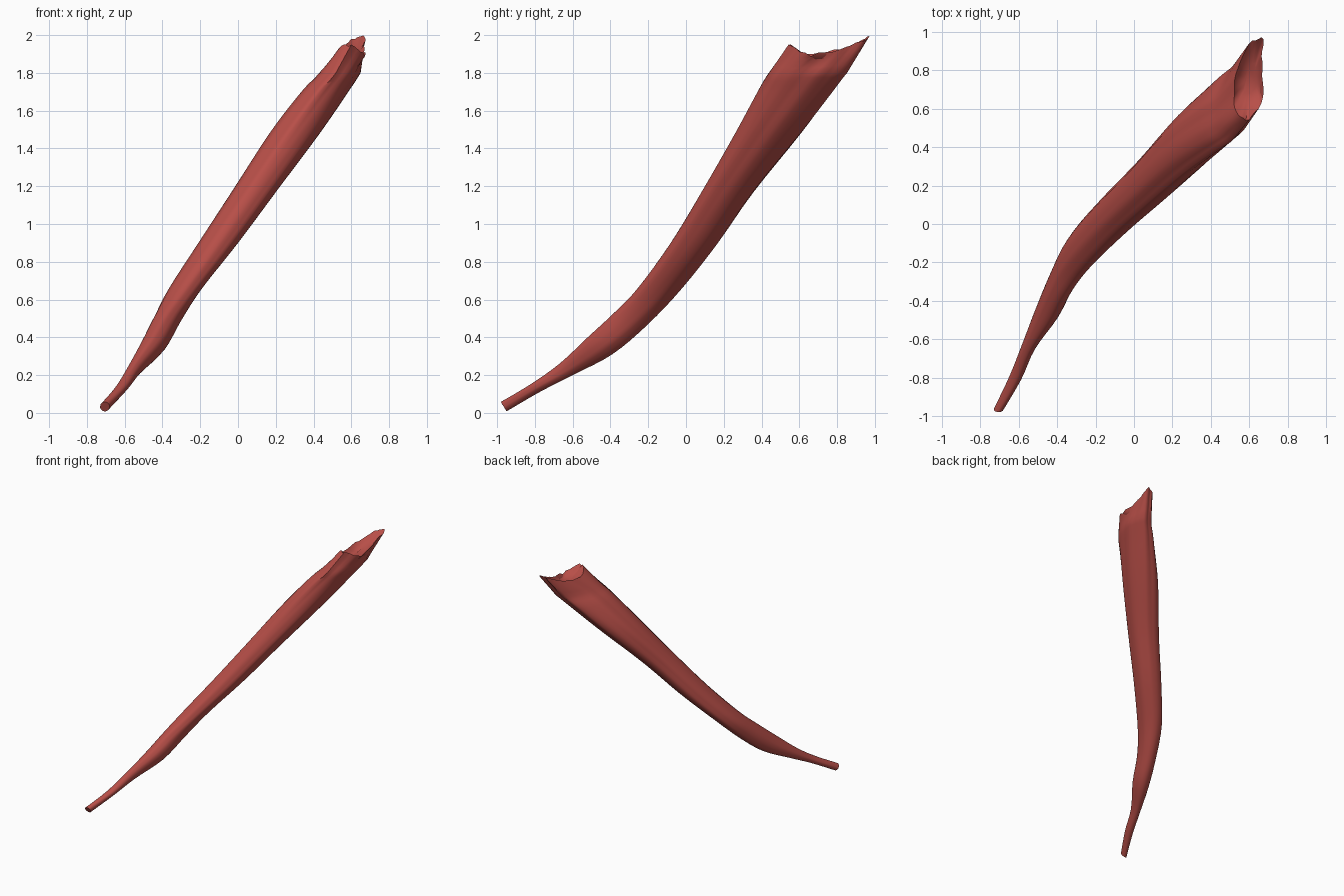
import bpy
import bmesh
import math
import random

random.seed(4)
if "Cube" in bpy.data.objects:
    bpy.data.objects.remove(bpy.data.objects["Cube"], do_unlink=True)

SIDES = 36
STEPS = 4

# Stations from the tendon tip to the torn top:
# height, x min, x max, y min, y max, diagonal skew, ring tilt
STATIONS = [
    (.033, -.73, -.68, -.98, -.95, 0, .025),
    (.13, -.65, -.585, -.825, -.775, 0, .02),
    (.23, -.585, -.51, -.67, -.6, .1, .03),
    (.355, -.515, -.385, -.52, -.39, .1, .045),
    (.5, -.445, -.3, -.38, -.2, .15, .03),
    (.66, -.365, -.19, -.255, -.02, .15, 0),
    (.9, -.21, 0, -.08, .17, .15, 0),
    (1.17, -.035, .2, .085, .36, .15, 0),
    (1.48, .165, .43, .265, .61, .2, 0),
    (1.7, .335, .58, .385, .775, .3, 0),
    (1.8, .43, .645, .445, .85, .35, 0),
]
RIM = (1.93, .52, .715, .545, .97, .4, 0)
RIM_PROFILE = [(.54, 1.95), (.6, 1.92), (.67, 1.895), (.76, 1.905), (.86, 1.95), (.97, 1.99)]


def spline(a, b, c, d, t):
    """Smooth blend between stations b and c."""
    return [q + .5 * t * (r - p + t * (2 * p - 5 * q + 4 * r - s + t * (3 * (q - r) + s - p)))
            for p, q, r, s in zip(a, b, c, d)]


def rim_height(y):
    """Height of the torn edge, low in the middle and high at both lips."""
    for (y0, z0), (y1, z1) in zip(RIM_PROFILE, RIM_PROFILE[1:]):
        if y <= y1:
            return z0 + (z1 - z0) * max(0, (y - y0) / (y1 - y0))
    return RIM_PROFILE[-1][1]


def ring_points(station, grooves):
    """Skewed oval ring with shallow fibre grooves."""
    z, x0, x1, y0, y1, skew, tilt = station
    lean = math.asin(skew)
    points = []
    for i in range(SIDES):
        a = math.tau * i / SIDES
        r = 1 + grooves * (math.sin(a * 7 + z) + .6 * math.sin(a * 11 - z * 2))
        x = (x0 + x1) / 2 + (x1 - x0) / 2 * r * math.cos(a)
        y = (y0 + y1) / 2 + (y1 - y0) / 2 * r * math.sin(a + lean)
        points.append([x, y, z - tilt * math.sin(a + lean)])
    return points


def bridge(bm, lower, upper):
    for i in range(SIDES):
        j = (i + 1) % SIDES
        bm.faces.new((lower[i], lower[j], upper[j], upper[i]))


# Muscle body
rings = []
track = [STATIONS[0]] + STATIONS + [RIM, RIM]
for k in range(1, len(track) - 2):
    for s in range(STEPS):
        station = spline(*track[k - 1:k + 3], s / STEPS)
        rings.append(ring_points(station, .012 + .016 * max(0, station[0] - .6)))

# Torn rim, pinched on its outer side
rim = ring_points(RIM, .03)
for i, p in enumerate(rim):
    a = math.tau * i / SIDES
    p[0] -= .05 * max(0, math.cos(a)) ** 4
    p[2] = rim_height(p[1]) + random.uniform(-.012, .01)
# Rings near the top follow the uneven edge
for n, ring in enumerate(rings[-STEPS + 1:], 1):
    for p, edge in zip(ring, rim):
        base = rings[-STEPS]
        i = ring.index(p)
        for axis in range(3):
            p[axis] = base[i][axis] + (edge[axis] - base[i][axis]) * n / STEPS
rings.append(rim)

# Hollow end surface
cx = sum(p[0] for p in rim) / SIDES
cy = sum(p[1] for p in rim) / SIDES
for scale, depth in ((.75, .025), (.4, .035)):
    inner = []
    for p in rim:
        y = cy + (p[1] - cy) * scale
        inner.append([cx + (p[0] - cx) * scale, y, rim_height(y) - depth])
    rings.append(inner)

bm = bmesh.new()
loops = [[bm.verts.new(p) for p in ring] for ring in rings]
for lower, upper in zip(loops, loops[1:]):
    bridge(bm, lower, upper)
bm.faces.new(loops[0][::-1])
bm.faces.new(loops[-1])
bmesh.ops.recalc_face_normals(bm, faces=bm.faces)
mesh = bpy.data.meshes.new("muscle_strand")
bm.to_mesh(mesh)
bm.free()

# Muscle colour
red = bpy.data.materials.new("muscle_red")
red.use_nodes = True
colour = (.48, .078, .065, 1)
red.diffuse_color = colour
shader = next(n for n in red.node_tree.nodes if n.type == "BSDF_PRINCIPLED")
shader.inputs["Base Color"].default_value = colour
shader.inputs["Roughness"].default_value = .6
mesh.materials.append(red)

muscle = bpy.data.objects.new("muscle_strand", mesh)
bpy.context.collection.objects.link(muscle)
bpy.context.view_layer.objects.active = muscle
muscle.select_set(True)
bpy.ops.object.shade_smooth_by_angle(angle=math.radians(50))
